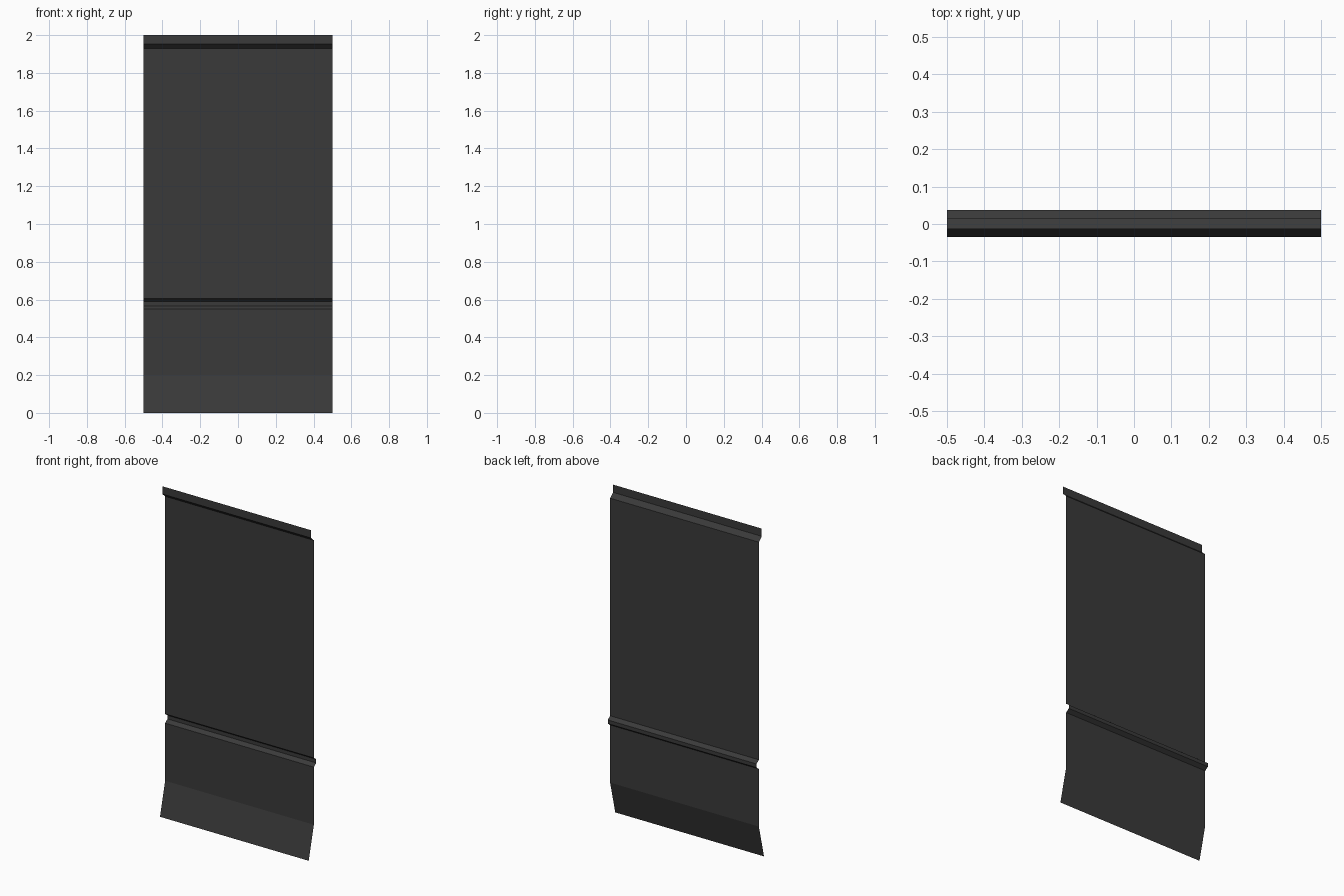
import bpy

if "Cube" in bpy.data.objects:
    bpy.data.objects.remove(bpy.data.objects["Cube"])

# One dark sheet-metal colour
metal = bpy.data.materials.new("charcoal metal")
metal.diffuse_color = (0.042, 0.042, 0.042, 1)
metal.use_nodes = True
metal.node_tree.nodes["Principled BSDF"].inputs["Base Color"].default_value = metal.diffuse_color

# Side profile (y, z) from top to bottom
profile = [
    (-0.013, 2.0), (-0.013, 1.953),    # top joining flange
    (0.0145, 1.928), (0.0145, 0.606),  # main sheet
    (0.037, 0.589), (0.037, 0.567),    # recessed groove
    (0.0145, 0.55), (0.0145, 0.2),     # lower sheet
    (-0.035, 0.0),                     # kicked-out foot
]


def extrude_sheet(name, points, width):
    """Sweep an open profile along x as a single-skin sheet facing the front."""
    verts = [(x, y, z) for y, z in points for x in (-width / 2, width / 2)]
    faces = [(2 * i, 2 * i + 2, 2 * i + 3, 2 * i + 1) for i in range(len(points) - 1)]
    mesh = bpy.data.meshes.new(name)
    mesh.from_pydata(verts, [], faces)
    mesh.materials.append(metal)
    obj = bpy.data.objects.new(name, mesh)
    bpy.context.collection.objects.link(obj)
    return obj


# Folded wall panel
extrude_sheet("folded_wall_panel", profile, 1.0)
